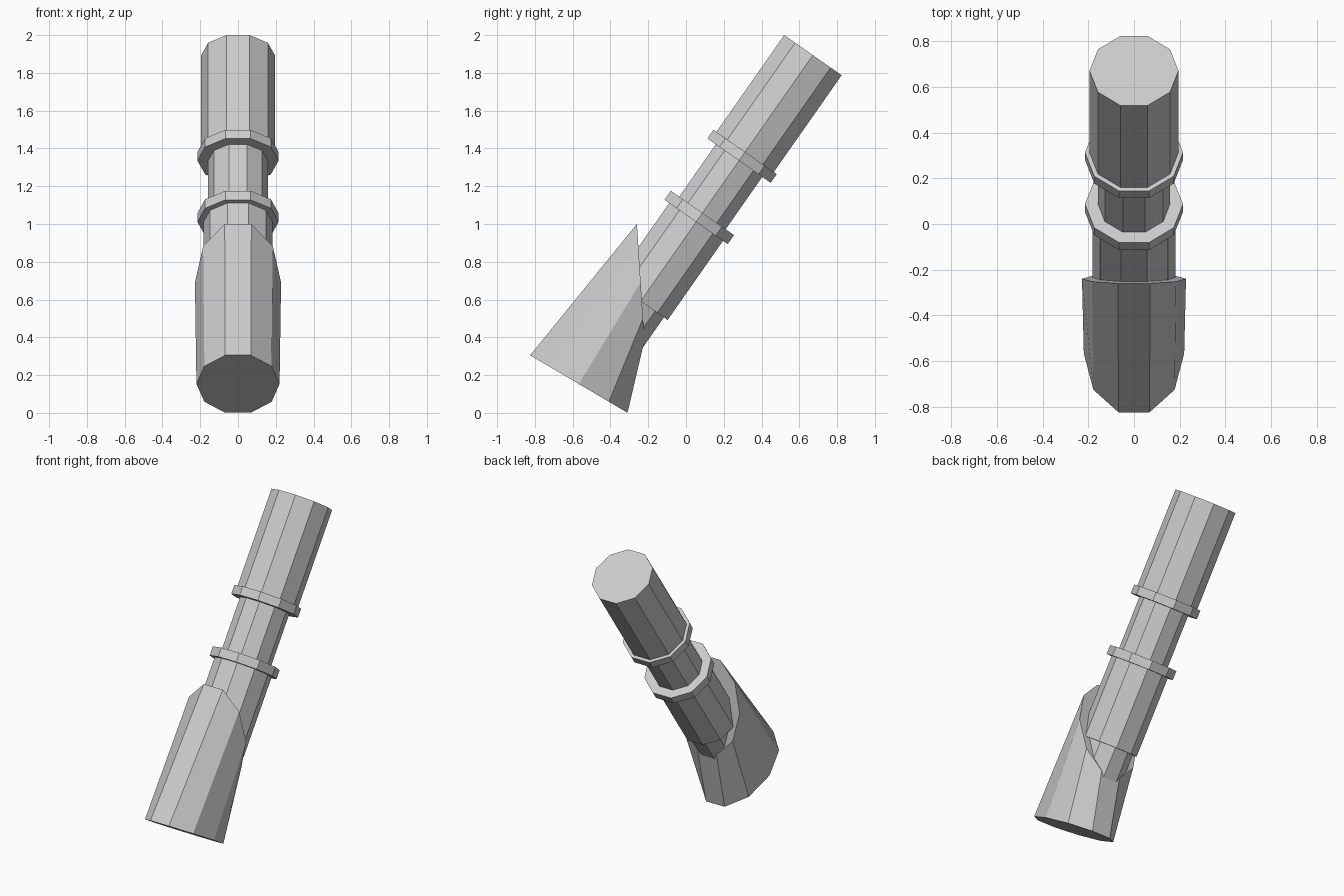
import bpy, bmesh
from math import sin, cos, pi, radians

if "Cube" in bpy.data.objects:
    bpy.data.objects.remove(bpy.data.objects["Cube"])

SIDES = 10
TILT = radians(35)
TOP = (0.672, 1.894)  # centre of the tube's upper end (y, z)


def ring(bm, centre, rx, u):
    # decagon spanned by the x axis (radius rx) and the y-z vector u
    return [bm.verts.new((rx * cos(2 * pi * i / SIDES),
                          centre[0] + u[0] * sin(2 * pi * i / SIDES),
                          centre[1] + u[1] * sin(2 * pi * i / SIDES)))
            for i in range(SIDES)]


def loft(name, lower, upper):
    bm = bmesh.new()
    a, b = ring(bm, *lower), ring(bm, *upper)
    bm.faces.new(a)
    bm.faces.new(b)
    for i in range(SIDES):
        j = (i + 1) % SIDES
        bm.faces.new((a[i], a[j], b[j], b[i]))
    bmesh.ops.recalc_face_normals(bm, faces=bm.faces)
    mesh = bpy.data.meshes.new(name)
    bm.to_mesh(mesh)
    bm.free()
    obj = bpy.data.objects.new(name, mesh)
    bpy.context.collection.objects.link(obj)


def section(name, t_top, t_bottom, r):
    # straight section along the tilted axis, measured down from the upper end
    u = (-r * cos(TILT), r * sin(TILT))
    at = lambda t: (TOP[0] - t * sin(TILT), TOP[1] - t * cos(TILT))
    loft(name, (at(t_bottom), r, u), (at(t_top), r, u))


# Tube sections and collars
section("core_tube", 0.002, 1.80, 0.158)
section("upper_sleeve", 0.0, 0.66, 0.195)
section("upper_collar", 0.626, 0.682, 0.215)
section("lower_collar", 1.02, 1.078, 0.215)
section("lower_sleeve", 1.05, 1.59, 0.183)

# Slanted socket at the base
loft("base_socket",
     ((-0.5675, 0.153), 0.22, (-0.271, 0.16)),
     ((-0.24, 0.691), 0.228, (-0.021, 0.325)))
